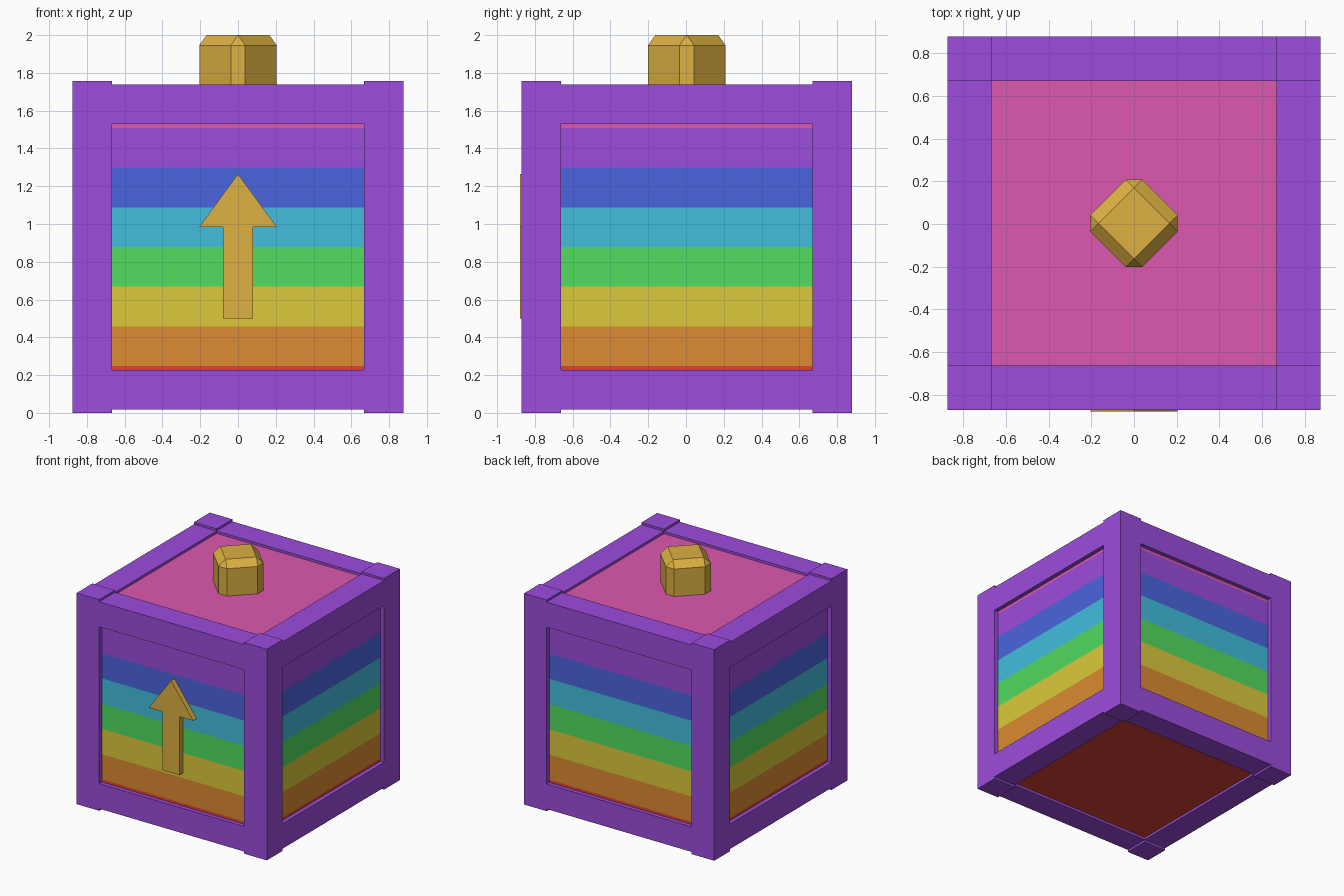
import bpy, bmesh, math
from mathutils import Matrix, Vector

if "Cube" in bpy.data.objects:
    bpy.data.objects.remove(bpy.data.objects["Cube"], do_unlink=True)


def make_material(name, rgb):
    linear = [((c / 255 + 0.055) / 1.055) ** 2.4 for c in rgb]
    mat = bpy.data.materials.new(name)
    mat.use_nodes = True
    mat.diffuse_color = (*linear, 1)
    for node in mat.node_tree.nodes:
        if node.type == 'BSDF_PRINCIPLED':
            node.inputs["Base Color"].default_value = (*linear, 1)
    return mat


purple = make_material("purple", (156, 76, 220))
gold = make_material("gold", (220, 176, 66))
bands = [
    make_material("red", (220, 65, 53)),
    make_material("orange", (220, 139, 50)),
    make_material("yellow", (220, 202, 60)),
    make_material("green", (82, 220, 96)),
    make_material("cyan", (66, 190, 222)),
    make_material("blue", (75, 101, 222)),
    purple,
    make_material("pink", (220, 88, 175)),
]

HALF = 0.875       # outer half width of the crate
BAR = 0.208        # thickness of posts and rails
INNER = HALF - BAR
CORE = 0.84        # half size of the striped core
MID_Y = 0.004      # crate centre in y, allowing for the arrow
MID_Z = 0.878


def finish(name, bm, *mats):
    bmesh.ops.recalc_face_normals(bm, faces=bm.faces)
    mesh = bpy.data.meshes.new(name)
    bm.to_mesh(mesh)
    bm.free()
    for mat in mats:
        mesh.materials.append(mat)
    obj = bpy.data.objects.new(name, mesh)
    bpy.context.collection.objects.link(obj)
    return obj


def box(size):
    bm = bmesh.new()
    bmesh.ops.create_cube(bm, size=1)
    bmesh.ops.scale(bm, vec=size, verts=bm.verts)
    return bm


def add_box(name, centre, size, mat):
    obj = finish(name, box(size), mat)
    obj.location = centre
    return obj


# Striped core: cut into equal layers, coloured by height
bm = box((2 * CORE,) * 3)
layer = 2 * CORE / len(bands)
for i in range(1, len(bands)):
    bmesh.ops.bisect_plane(bm, geom=bm.verts[:] + bm.edges[:] + bm.faces[:],
                           plane_co=(0, 0, i * layer - CORE), plane_no=(0, 0, 1))
for face in bm.faces:
    height = face.calc_center_median().z + CORE
    face.material_index = min(int(height / layer), len(bands) - 1)
core = finish("striped_core", bm, *bands)
core.location = (0, MID_Y, MID_Z)

# Corner posts, slightly taller than the rails
offset = HALF - BAR / 2
for sx, side in ((1, "left"), (-1, "right")):
    for sy, end in ((-1, "front"), (1, "back")):
        add_box(f"{end}_{side}_post", (sx * offset, MID_Y + sy * offset, MID_Z),
                (BAR, BAR, 2 * MID_Z), purple)

# Top and bottom rails between the posts
for sz, level in ((1, "top"), (-1, "bottom")):
    z = MID_Z + sz * (0.86 - BAR / 2)
    for s, end, side in ((-1, "front", "right"), (1, "back", "left")):
        add_box(f"{level}_{end}_rail", (0, MID_Y + s * offset, z),
                (2 * INNER, BAR, BAR), purple)
        add_box(f"{level}_{side}_rail", (s * offset, MID_Y, z),
                (BAR, 2 * INNER, BAR), purple)

# Raised arrow on the front panel
half = [(0.08, 0.5), (0.08, 0.985), (0.205, 0.985), (0, 1.265)]
outline = half + [(-x, z) for x, z in reversed(half[:-1])]
bm = bmesh.new()
face = bm.faces.new([bm.verts.new((x, -0.88, z)) for x, z in outline])
result = bmesh.ops.extrude_face_region(bm, geom=[face])
moved = [g for g in result["geom"] if isinstance(g, bmesh.types.BMVert)]
bmesh.ops.translate(bm, verts=moved, vec=(0, 0.055, 0))
finish("front_arrow", bm, gold)

# Chamfered knob, turned corner-on
KNOB = 0.344
bm = box((KNOB,) * 3)
bmesh.ops.bevel(bm, geom=bm.edges[:], offset=0.054, segments=1,
                profile=0.5, affect='EDGES')
bmesh.ops.rotate(bm, verts=bm.verts, cent=(0, 0, 0),
                 matrix=Matrix.Rotation(math.radians(45), 3, 'Z'))
knob = finish("top_knob", bm, gold)
knob.location = Vector((0, MID_Y, 2 - KNOB / 2))
